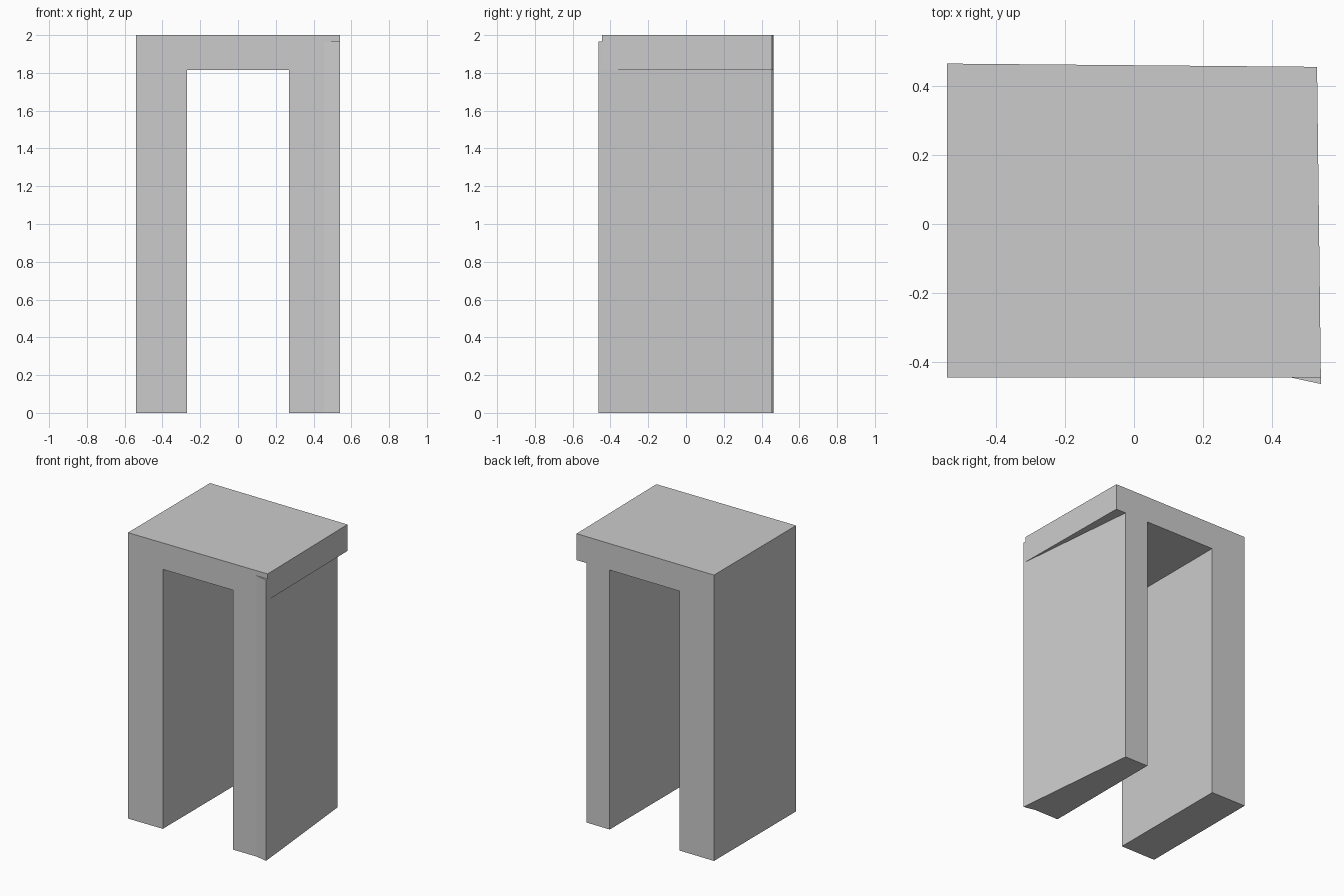
import bpy, bmesh

if "Cube" in bpy.data.objects:
    bpy.data.objects.remove(bpy.data.objects["Cube"])

FRONT = -0.444
SLAB_Z, TOP_Z = 1.815, 2.0


def back(x):
    # slightly skewed back edge
    return 0.4635 - (x + 0.541) * 0.0088


def prism(name, outline, z0, z1):
    bm = bmesh.new()
    face = bm.faces.new([bm.verts.new((x, y, z0)) for x, y in outline])
    ext = bmesh.ops.extrude_face_region(bm, geom=[face], use_keep_orig=True)
    verts = [g for g in ext["geom"] if isinstance(g, bmesh.types.BMVert)]
    bmesh.ops.translate(bm, verts=verts, vec=(0, 0, z1 - z0))
    bmesh.ops.recalc_face_normals(bm, faces=bm.faces[:])
    mesh = bpy.data.meshes.new(name)
    bm.to_mesh(mesh)
    bm.free()
    obj = bpy.data.objects.new(name, mesh)
    bpy.context.collection.objects.link(obj)
    return obj


# top slab
prism("top_slab", [(-0.541, FRONT), (0.540, FRONT), (0.529, back(0.529)), (-0.541, back(-0.541))],
      SLAB_Z, TOP_Z)

# straight left wall
prism("left_wall", [(-0.541, FRONT), (-0.271, FRONT), (-0.271, back(-0.271)), (-0.541, back(-0.541))],
      0, SLAB_Z)

# skewed right wall, its front corner poking forward
prism("right_wall", [(0.271, FRONT), (0.455, FRONT), (0.541, -0.4625),
                     (0.452, back(0.452)), (0.271, back(0.271))], 0, SLAB_Z)

# poking corner continues part way up the slab front
prism("right_wall_corner", [(0.455, FRONT), (0.541, -0.4625), (0.540, FRONT)], SLAB_Z, 1.965)
